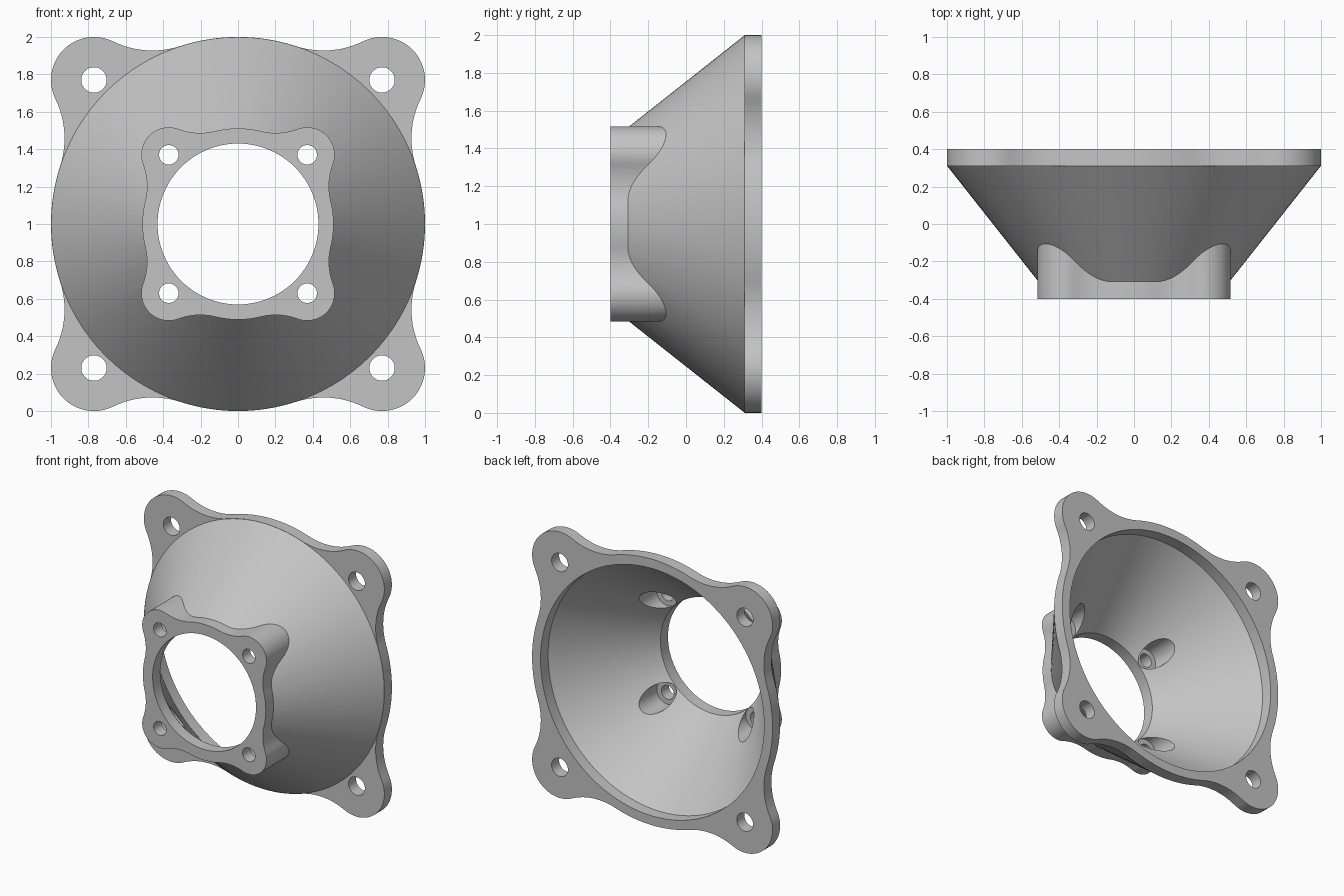
import bpy, bmesh, math
from mathutils import Vector

if "Cube" in bpy.data.objects:
    bpy.data.objects.remove(bpy.data.objects["Cube"])

SEG = 96
FRONT, SHOULDER, RIM, BACK = -0.40, -0.31, 0.31, 0.40
BIG_HOLE, SMALL_HOLE = 0.77, 0.37      # screw offsets from the axis

grey = bpy.data.materials.new("light_grey")
grey.use_nodes = True
colour = (0.55, 0.55, 0.55, 1)
grey.diffuse_color = colour
grey.node_tree.nodes["Principled BSDF"].inputs["Base Color"].default_value = colour


def finish(bm, name):
    bmesh.ops.recalc_face_normals(bm, faces=bm.faces)
    mesh = bpy.data.meshes.new(name)
    bm.to_mesh(mesh)
    bm.free()
    mesh.materials.append(grey)
    obj = bpy.data.objects.new(name, mesh)
    bpy.context.collection.objects.link(obj)
    return obj


def prism(name, outline, y0, y1):
    """Extrude an x-z outline along y."""
    bm = bmesh.new()
    rings = [[bm.verts.new((p.x, y, p.y + 1)) for p in outline] for y in (y0, y1)]
    bm.faces.new(rings[0])
    bm.faces.new(rings[1])
    for i in range(len(outline)):
        bm.faces.new((rings[0][i - 1], rings[0][i], rings[1][i], rings[1][i - 1]))
    return finish(bm, name)


def revolve(name, profile):
    """Solid of revolution about y from (radius, y) pairs."""
    bm = bmesh.new()
    rings = [[bm.verts.new((p.x, y, p.y + 1)) for p in arc((0, 0), r, 0, math.tau, SEG)]
             for r, y in profile]
    bm.faces.new(rings[0])
    bm.faces.new(rings[-1])
    for a, b in zip(rings, rings[1:]):
        for i in range(SEG):
            bm.faces.new((a[i - 1], a[i], b[i], b[i - 1]))
    return finish(bm, name)


def arc(centre, r, a0, a1, n):
    c = Vector(centre)
    angles = [a0 + (a1 - a0) * i / n for i in range(n)]
    return [c + Vector((math.cos(a), math.sin(a))) * r for a in angles]


def lobed_outline(ring, offset, lobe, fillet):
    """Circle with four corner lobes joined by tangent concave fillets."""
    quarter, eighth = math.pi / 2, math.pi / 4
    a, b, d = ring + fillet, lobe + fillet, offset * math.sqrt(2)
    along = (a * a - b * b + d * d) / (2 * d)
    low = eighth - math.acos(along / a)
    f1 = Vector((math.cos(low), math.sin(low))) * a
    f2 = Vector((f1.y, f1.x))
    start = low + math.pi
    end = math.atan2(offset - f1.y, offset - f1.x)
    points = arc((0, 0), ring, -low, low, 16)
    points += arc(f1, fillet, start, end, 12)
    points += arc((offset, offset), lobe, end - math.pi, quarter + math.pi - end, 24)
    points += arc(f2, fillet, quarter - end, quarter - start, 12)
    outline = []
    for k in range(4):
        for p in points:
            q = p.copy()
            for _ in range(k):
                q = Vector((-q.y, q.x))
            outline.append(q)
    return outline


def combine(target, other, operation):
    mod = target.modifiers.new("cut", 'BOOLEAN')
    mod.operation, mod.solver, mod.object = operation, 'EXACT', other
    bpy.context.view_layer.objects.active = target
    bpy.ops.object.modifier_apply(modifier=mod.name)
    bpy.data.objects.remove(other)


def drill(target, offset, r, y0, y1):
    for sx in (-1, 1):
        for sz in (-1, 1):
            circle = arc((sx * offset, sz * offset), r, 0, math.tau, 40)
            combine(target, prism("drill", circle, y0, y1), 'DIFFERENCE')


# Funnel body, with ends buried inside the two flanges
adapter = revolve("funnel_adapter", [(0.47, -0.36), (0.999, RIM), (0.96, 0.35)])

# Large rear flange and small front flange
combine(adapter, prism("rear_flange", lobed_outline(1.0, BIG_HOLE, 0.23, 0.48), RIM, BACK), 'UNION')
combine(adapter, prism("front_flange", lobed_outline(0.511, SMALL_HOLE, 0.147, 0.335), FRONT, 0.0), 'UNION')

# Hollow air passage
combine(adapter, revolve("passage", [(0.43, -0.5), (0.43, SHOULDER), (0.93, RIM), (0.93, 0.5)]), 'DIFFERENCE')

# Screw holes and the screw-head pockets behind the front flange
drill(adapter, BIG_HOLE, 0.068, 0.2, 0.5)
drill(adapter, SMALL_HOLE, 0.09, SHOULDER, 0.1)
drill(adapter, SMALL_HOLE, 0.052, -0.5, -0.25)

# Smooth curved walls, crisp edges
bpy.ops.object.select_all(action='DESELECT')
adapter.select_set(True)
bpy.context.view_layer.objects.active = adapter
bpy.ops.object.shade_smooth_by_angle(angle=math.radians(30))
